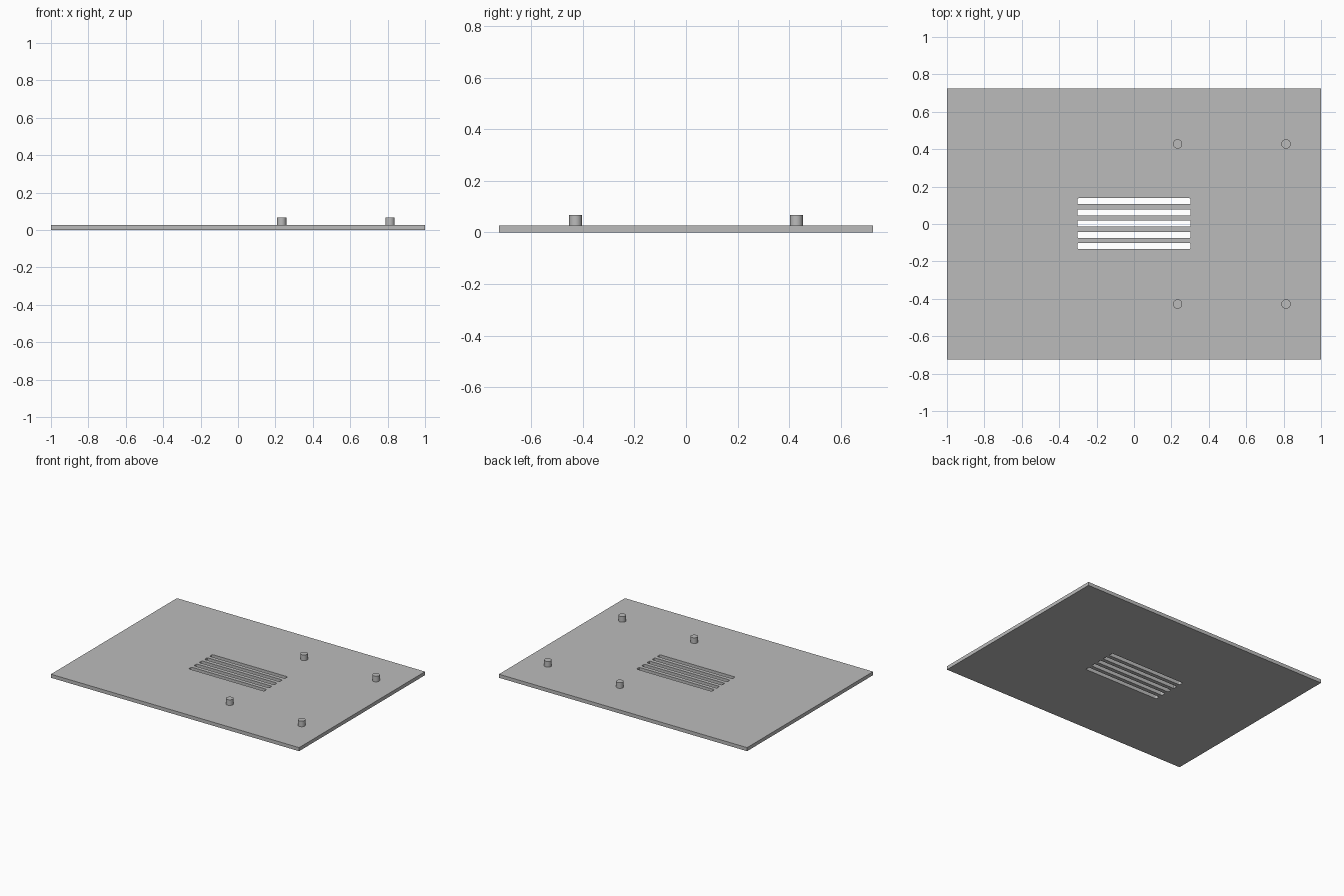
import bpy, bmesh, math

cube = bpy.data.objects.get("Cube")
if cube:
    bpy.data.objects.remove(cube, do_unlink=True)

HALF_X, HALF_Y = 1.0, 0.725
THICK = 0.026
PEG_TOP = 0.067
PEG_RADIUS = 0.025
SLOT_HALF_X, SLOT_HALF_Y, SLOT_CORNER = 0.303, 0.016, 0.007
SLOT_PITCH = 0.06

grey = bpy.data.materials.new("plain grey")
grey.use_nodes = True
colour = (0.5, 0.5, 0.5, 1)
grey.diffuse_color = colour
grey.node_tree.nodes["Principled BSDF"].inputs["Base Color"].default_value = colour


def make_object(name, bm):
    bmesh.ops.recalc_face_normals(bm, faces=bm.faces)
    mesh = bpy.data.meshes.new(name)
    bm.to_mesh(mesh)
    bm.free()
    mesh.materials.append(grey)
    obj = bpy.data.objects.new(name, mesh)
    bpy.context.collection.objects.link(obj)
    return obj


def add_prism(bm, outline, z0, z1):
    bottom = bm.faces.new([bm.verts.new((x, y, z0)) for x, y in outline])
    grown = bmesh.ops.extrude_face_region(bm, geom=[bottom], use_keep_orig=True)
    verts = [v for v in grown["geom"] if isinstance(v, bmesh.types.BMVert)]
    bmesh.ops.translate(bm, verts=verts, vec=(0, 0, z1 - z0))


def rounded_rectangle(cy, hx, hy, r, steps=4):
    points = []
    for quarter, (sx, sy) in enumerate([(1, 1), (-1, 1), (-1, -1), (1, -1)]):
        for i in range(steps + 1):
            a = (quarter + i / steps) * math.pi / 2
            points.append((sx * (hx - r) + r * math.cos(a),
                           cy + sy * (hy - r) + r * math.sin(a)))
    return points


# Flat base plate
bm = bmesh.new()
add_prism(bm, [(-HALF_X, -HALF_Y), (HALF_X, -HALF_Y),
               (HALF_X, HALF_Y), (-HALF_X, HALF_Y)], 0, THICK)
plate = make_object("base_plate", bm)

# Five vent slots cut right through the plate
bm = bmesh.new()
for i in range(-2, 3):
    add_prism(bm, rounded_rectangle(i * SLOT_PITCH + 0.002, SLOT_HALF_X, SLOT_HALF_Y,
                                    SLOT_CORNER), -THICK, 2 * THICK)
cutter = make_object("slot_cutter", bm)
cutter.hide_render = True
cut = plate.modifiers.new("vent slots", "BOOLEAN")
cut.operation = "DIFFERENCE"
cut.solver = "EXACT"
cut.object = cutter
bpy.context.view_layer.objects.active = plate
bpy.ops.object.modifier_apply(modifier=cut.name)
bpy.data.objects.remove(cutter, do_unlink=True)

# Four round mounting pegs
for end, x in (("inner", 0.233), ("outer", 0.813)):
    for side, y in (("front", -0.428), ("back", 0.428)):
        bm = bmesh.new()
        base = THICK - 0.006
        bmesh.ops.create_cone(bm, cap_ends=True, segments=32, radius1=PEG_RADIUS,
                              radius2=PEG_RADIUS, depth=PEG_TOP - base)
        bmesh.ops.translate(bm, verts=bm.verts, vec=(x, y, (PEG_TOP + base) / 2))
        peg = make_object(f"{side}_{end}_peg", bm)
        bpy.ops.object.select_all(action="DESELECT")
        peg.select_set(True)
        bpy.context.view_layer.objects.active = peg
        bpy.ops.object.shade_smooth_by_angle(angle=math.radians(40))
